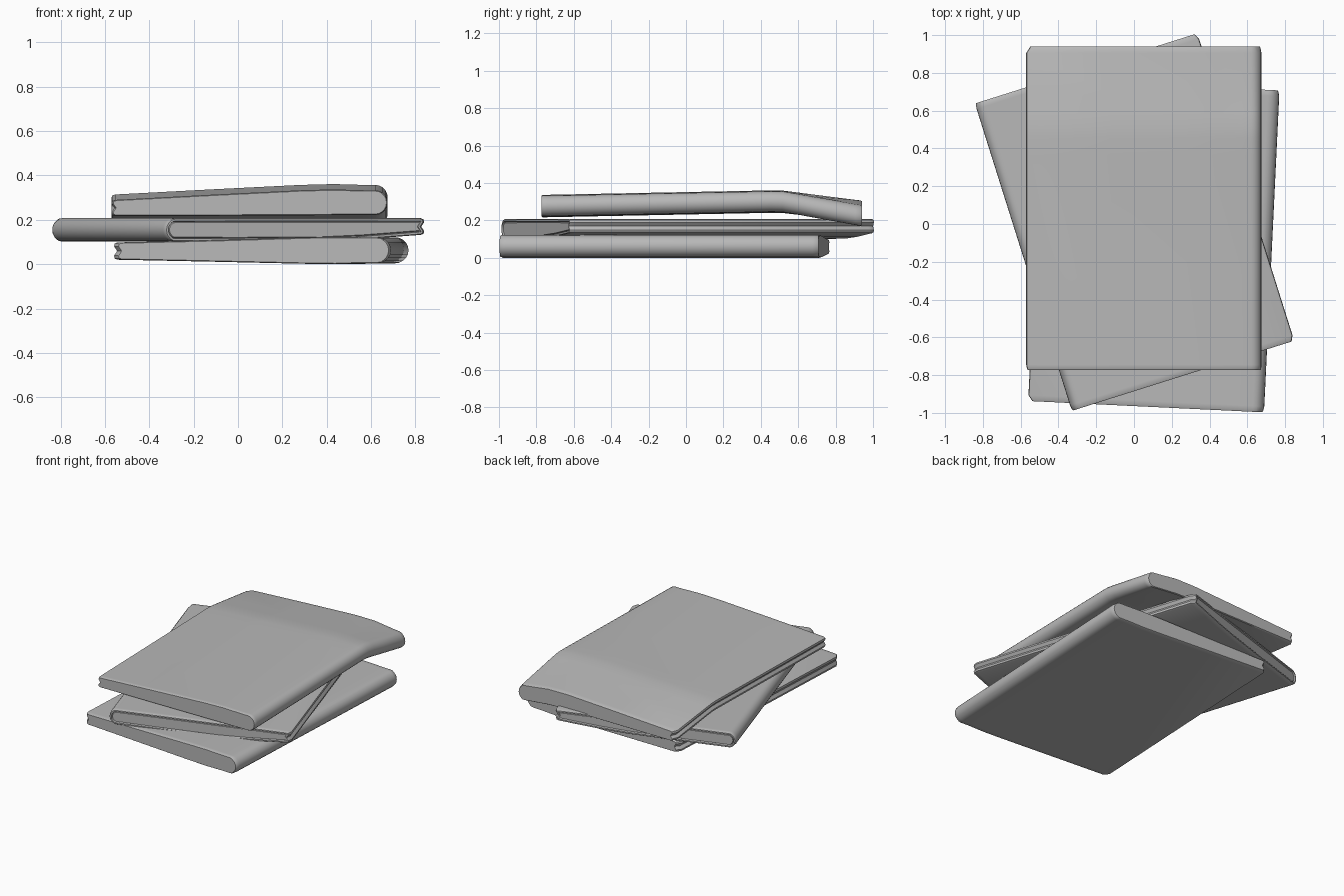
import bpy, bmesh, math

if "Cube" in bpy.data.objects:
    bpy.data.objects.remove(bpy.data.objects["Cube"])

grey = bpy.data.materials.new("cover_grey")
grey.diffuse_color = (0.48, 0.48, 0.48, 1)
grey.use_nodes = True
grey.node_tree.nodes["Principled BSDF"].inputs["Base Color"].default_value = grey.diffuse_color


def section(width, bottom, top, spine_r):
    """Closed (u, z) outline: grooved fore edge at u=0, rounded spine at u=width."""
    b0, t0 = bottom[0][1], top[0][1]
    b1, t1 = bottom[-1][1], top[-1][1]
    pts = [(0.014, (b0 + t0) / 2), (0.0, b0 + 0.018), (0.003, b0 + 0.005), (0.016, b0)]
    pts += bottom[1:]
    n = 10
    for i in range(n + 1):                      # spine half round
        a = -math.pi / 2 + math.pi * i / n
        pts.append((width - spine_r + spine_r * math.cos(a),
                    (b1 + t1) / 2 + (t1 - b1) / 2 * math.sin(a)))
    pts += top[:0:-1]
    pts += [(0.016, t0), (0.003, t0 - 0.005), (0.0, t0 - 0.018)]
    return pts


def book(name, outline, width, stations, centre, angle, inset_pages=False):
    """Loft the outline along y. Station: (y, z offset, corner pull-in, curl at the spine)."""
    bm = bmesh.new()
    rings = []
    for y, dz, pull, curl in stations:
        ring = []
        for u, z in outline:
            z2 = z + dz - curl * max(0.0, (u - 0.95) / 0.29)
            if u < 0.03:
                u += pull
            elif u > width - 0.03:
                u -= pull * 0.3
            ring.append(bm.verts.new((u - width / 2, y, z2)))
        rings.append(ring)
    n = len(outline)
    for a, b in zip(rings, rings[1:]):
        for i in range(n):
            j = (i + 1) % n
            bm.faces.new((a[i], a[j], b[j], b[i]))
    caps = [bm.faces.new(rings[0][::-1]), bm.faces.new(rings[-1])]
    bmesh.ops.recalc_face_normals(bm, faces=bm.faces)
    # softened head and tail edges
    bmesh.ops.inset_individual(bm, faces=caps, thickness=0.004, depth=0.006)
    if inset_pages:                             # page block sunk between the covers
        bmesh.ops.inset_individual(bm, faces=caps, thickness=0.009, depth=0.0)
        bmesh.ops.inset_individual(bm, faces=caps, thickness=0.003, depth=-0.014)
        bmesh.ops.inset_individual(bm, faces=caps, thickness=0.004, depth=0.008)
    bmesh.ops.triangulate(bm, faces=caps)
    me = bpy.data.meshes.new(name)
    bm.to_mesh(me)
    bm.free()
    me.materials.append(grey)
    ob = bpy.data.objects.new(name, me)
    bpy.context.collection.objects.link(ob)
    ob.location = (centre[0], centre[1], 0)
    ob.rotation_euler.z = math.radians(angle)
    bpy.ops.object.select_all(action='DESELECT')
    ob.select_set(True)
    bpy.context.view_layer.objects.active = ob
    bpy.ops.object.shade_smooth_by_angle(angle=math.radians(38))
    return ob


def straight(h, pull=0.018):
    h -= 0.006
    return [(-h, 0, pull, 0), (-h + 0.025, 0, 0, 0), (h - 0.025, 0, 0, 0), (h, 0, pull, 0)]


# bottom booklet, spine to the right
low = section(1.25,
              [(0, 0.02), (0.45, 0.011), (0.85, 0.002), (1.0, 0.0), (1.12, 0.004)],
              [(0, 0.098), (0.45, 0.108), (0.85, 0.12), (1.0, 0.123), (1.12, 0.121)], 0.06)
book("bottom_booklet", low, 1.25, straight(0.853), (0.105, -0.115), -2.75)

# middle booklet, spine to the left, pages inset
mid = section(1.235,
              [(0, 0.132), (0.3, 0.112), (0.5, 0.103), (0.9, 0.101), (1.12, 0.102)],
              [(0, 0.207), (0.3, 0.208), (0.5, 0.208), (0.9, 0.208), (1.12, 0.207)], 0.05)
book("middle_booklet", mid, 1.235, straight(0.853, 0.012), (0.003, 0.01), 197.5, True)

# top booklet, bent down towards the back
high = section(1.245,
               [(0, 0.217), (0.45, 0.218), (0.85, 0.22), (1.0, 0.221), (1.13, 0.222)],
               [(0, 0.29), (0.45, 0.313), (0.85, 0.333), (1.0, 0.337), (1.14, 0.333)], 0.055)
bend = [(-0.851, 0, 0.004, 0), (-0.83, 0, 0, 0), (0.28, 0.022, 0, 0), (0.37, 0.024, 0, 0),
        (0.43, 0.023, 0, 0.0), (0.5, 0.015, 0, 0.004), (0.6, 0.003, 0, 0.012),
        (0.82, -0.023, 0, 0.028), (0.849, -0.026, 0.018, 0.03)]
book("top_booklet", high, 1.245, bend, (0.052, 0.085), 0)
